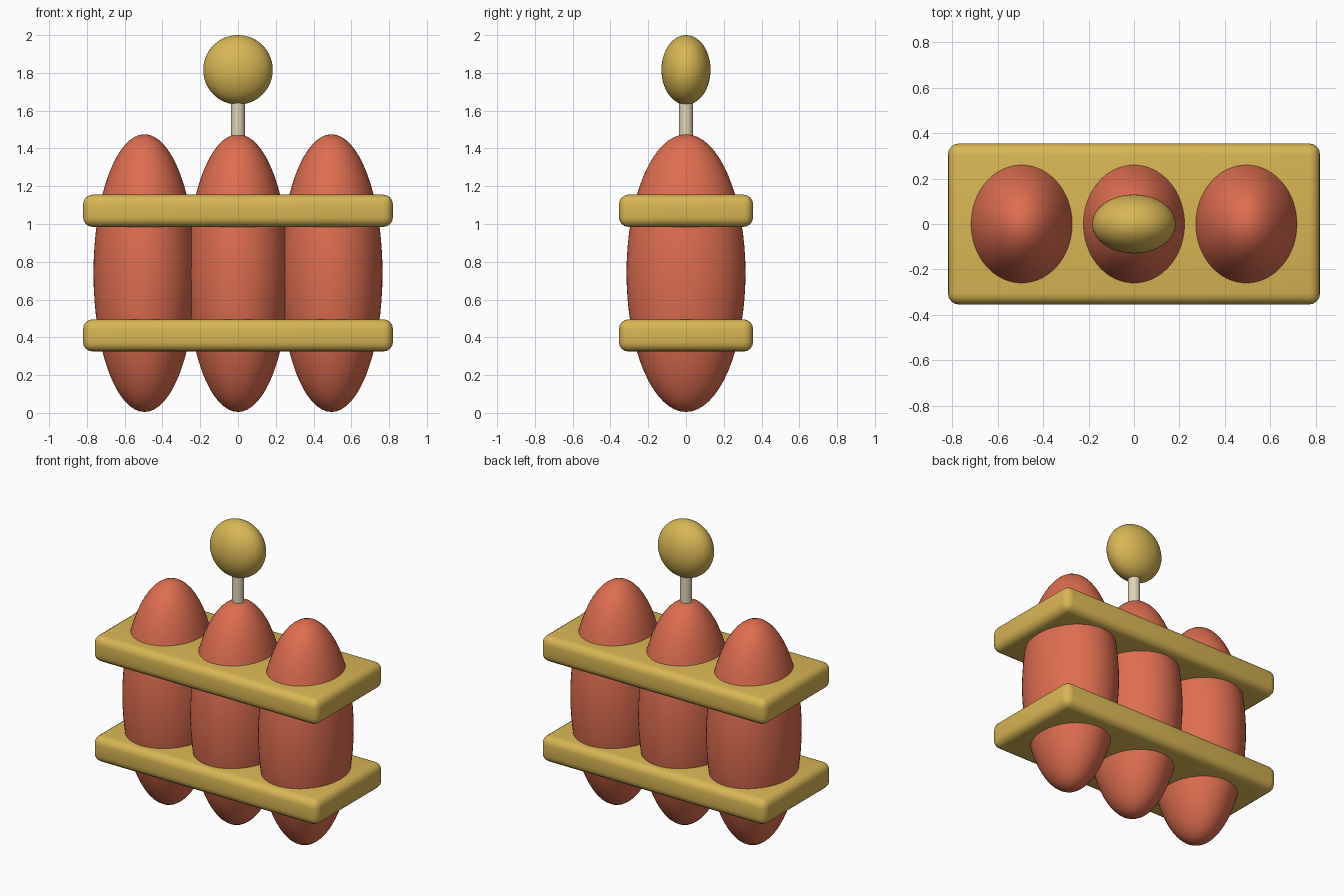
import bpy, math

if "Cube" in bpy.data.objects:
    bpy.data.objects.remove(bpy.data.objects["Cube"])


def material(name, rgb):
    m = bpy.data.materials.new(name)
    m.diffuse_color = (*rgb, 1.0)
    m.use_nodes = True
    m.node_tree.nodes["Principled BSDF"].inputs["Base Color"].default_value = m.diffuse_color
    return m


RED = material("coral red", (0.73, 0.155, 0.08))
GOLD = material("gold", (0.69, 0.47, 0.09))
CREAM = material("cream", (0.74, 0.67, 0.48))


def finish(name, mat, scale=None):
    ob = bpy.context.object
    ob.name = name
    if scale:
        ob.scale = scale
        bpy.ops.object.transform_apply(location=False, rotation=False, scale=True)
    ob.data.materials.append(mat)
    return ob


def ellipsoid(name, loc, radii, mat):
    bpy.ops.mesh.primitive_uv_sphere_add(segments=64, ring_count=32, radius=1, location=loc)
    finish(name, mat, radii)
    bpy.ops.object.shade_smooth_by_angle(angle=math.radians(30))


def rounded_bar(name, z, mat):
    bpy.ops.mesh.primitive_cube_add(size=1, location=(0, 0, z))
    ob = finish(name, mat, (1.64, 0.71, 0.17))
    bev = ob.modifiers.new("rounded edges", "BEVEL")
    bev.width = 0.05
    bev.segments = 4
    bpy.ops.object.modifier_apply(modifier=bev.name)
    bpy.ops.object.shade_smooth_by_angle(angle=math.radians(30))


# Three tall pods side by side
for side, x in (("left", -0.495), ("middle", 0.0), ("right", 0.495)):
    ellipsoid(side + "_pod", (x, 0, 0.74), (0.27, 0.315, 0.735), RED)

# Two bands holding the pods together
rounded_bar("lower_band", 0.41, GOLD)
rounded_bar("upper_band", 1.07, GOLD)

# Stem and knob on the middle pod
bpy.ops.mesh.primitive_cylinder_add(vertices=32, radius=0.037, depth=0.25, location=(0, 0, 1.555))
finish("stem", CREAM)
bpy.ops.object.shade_smooth_by_angle(angle=math.radians(30))
ellipsoid("knob", (0, 0, 1.816), (0.184, 0.13, 0.184), GOLD)
